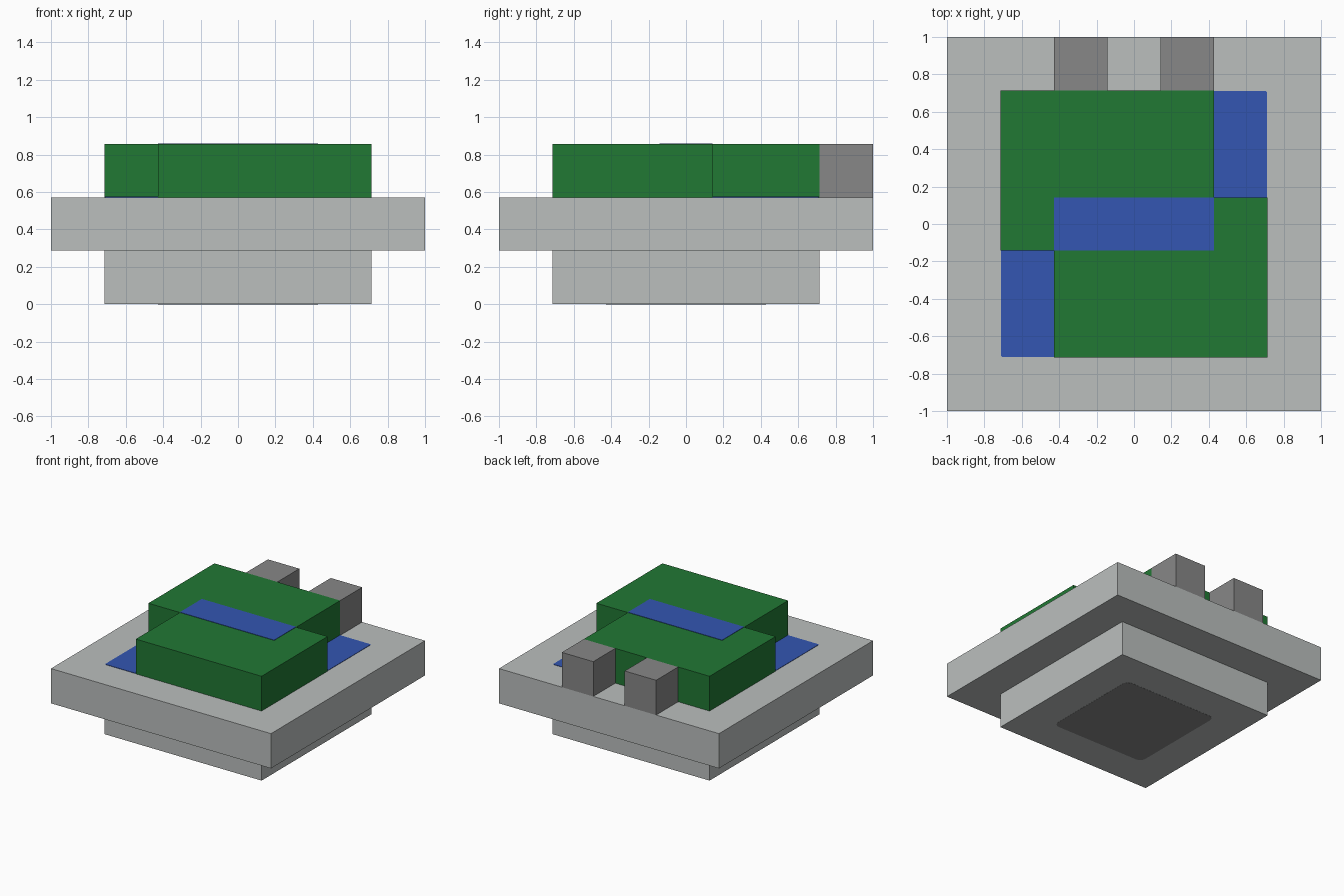
import bpy
import bmesh

cube = bpy.data.objects.get("Cube")
if cube:
    bpy.data.objects.remove(cube, do_unlink=True)

U = 1 / 7        # module of the layout
LAYER = 2 * U    # height of each storey
SKIN = 0.003     # thickness of the painted plates


def srgb(r, g, b):
    def lin(c):
        c /= 255
        return c / 12.92 if c <= 0.04045 else ((c + 0.055) / 1.055) ** 2.4
    return (lin(r), lin(g), lin(b), 1)


def material(name, colour):
    mat = bpy.data.materials.new(name)
    mat.use_nodes = True
    mat.diffuse_color = colour
    mat.node_tree.nodes["Principled BSDF"].inputs["Base Color"].default_value = colour
    return mat


LIGHT_GREY = material("light grey", srgb(187, 191, 190))
DARK_GREY = material("dark grey", srgb(135, 135, 135))
GREEN = material("green", srgb(33, 120, 52))
BLUE = material("blue", srgb(51, 86, 178))


def prism(name, outline, z0, z1, mat, corner=0):
    """Extrude an outline given in modules; optionally round its corners."""
    bm = bmesh.new()
    face = bm.faces.new([bm.verts.new((x * U, y * U, z0)) for x, y in outline])
    if corner:
        bmesh.ops.bevel(bm, geom=bm.verts[:], offset=corner, segments=4,
                        profile=0.5, affect='VERTICES')
        face = bm.faces[:][0]
    new = bmesh.ops.extrude_face_region(bm, geom=[face])["geom"]
    for v in new:
        if isinstance(v, bmesh.types.BMVert):
            v.co.z = z1
    bmesh.ops.recalc_face_normals(bm, faces=bm.faces[:])
    mesh = bpy.data.meshes.new(name)
    bm.to_mesh(mesh)
    bm.free()
    mesh.materials.append(mat)
    obj = bpy.data.objects.new(name, mesh)
    bpy.context.collection.objects.link(obj)
    return obj


def rect(x0, x1, y0, y1):
    return [(x0, y0), (x1, y0), (x1, y1), (x0, y1)]


# Stepped base
prism("plinth", rect(-5, 5, -5, 5), 0, LAYER, LIGHT_GREY)
prism("deck", rect(-7, 7, -7, 7), LAYER, 2 * LAYER, LIGHT_GREY)

# Stepped block, symmetric under a half turn
half = [(-5, -1), (-3, -1), (-3, -5), (5, -5)]
block = half + [(-x, -y) for x, y in half]
prism("stepped_block", block, 2 * LAYER, 3 * LAYER, GREEN)

# Two posts at the back edge
for side, x in (("right", -2), ("left", 2)):
    prism(side + "_post", rect(x - 1, x + 1, 5, 7), 2 * LAYER, 3 * LAYER, DARK_GREY)

# Painted plates
prism("deck_panel", rect(-4.98, 4.98, -4.98, 4.98),
      2 * LAYER, 2 * LAYER + SKIN, BLUE, corner=0.01)
prism("top_panel", rect(-3, 3, -1, 1), 3 * LAYER, 3 * LAYER + SKIN, BLUE)
prism("underside_panel", rect(-3, 3, -3, 3), -SKIN / 3, SKIN, DARK_GREY, corner=0.05)
